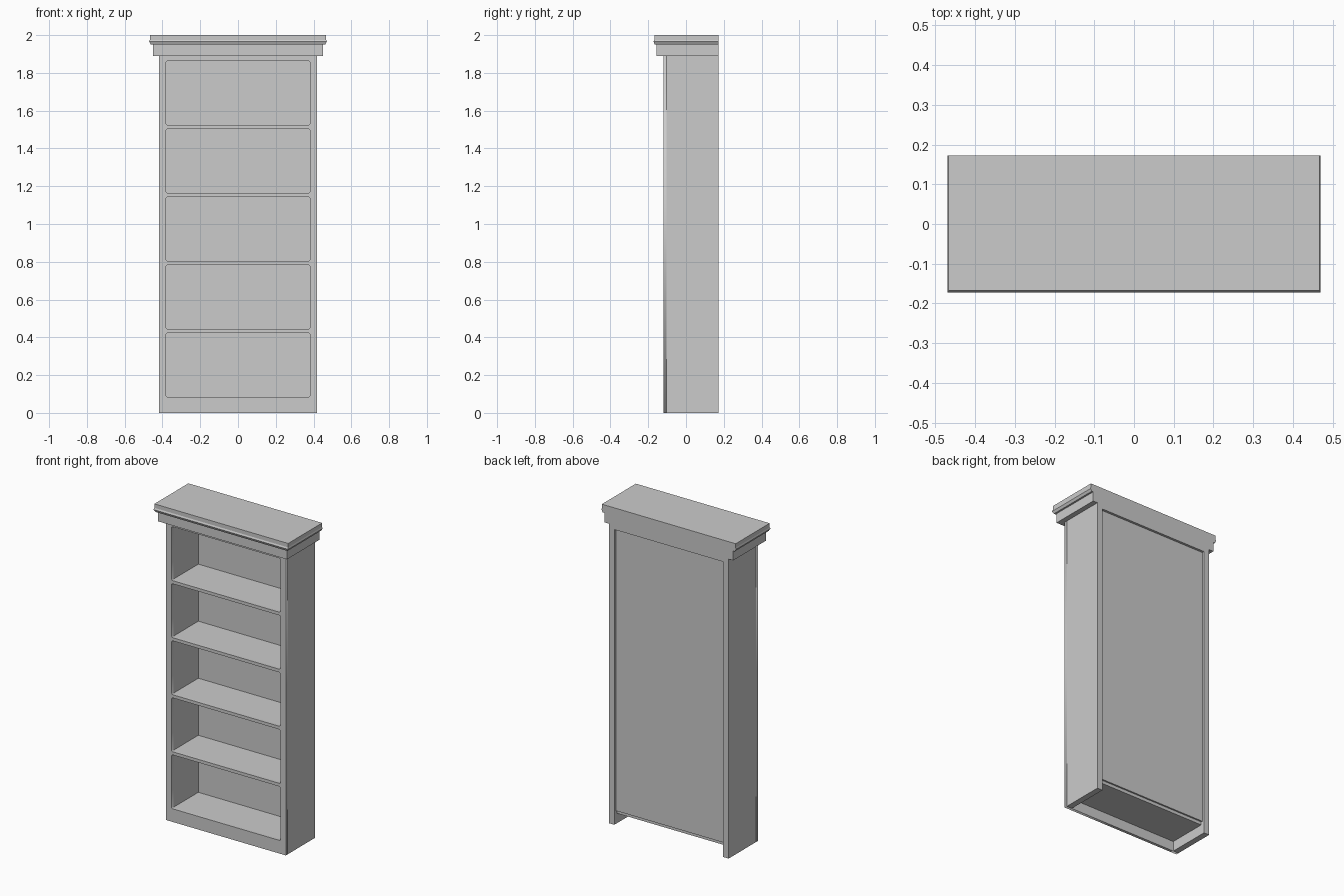
import bpy, bmesh

if "Cube" in bpy.data.objects:
    bpy.data.objects.remove(bpy.data.objects["Cube"])

BACK = 0.172       # rear plane
FRONT = -0.12      # face of the cabinet
HALF_W = 0.418     # outer half width
OPEN_W = 0.38      # inner half width
PITCH, OPEN_H, FIRST = 0.36, 0.34, 0.083
TOP = 1.89         # underside of the crown


def new_object(name, bm):
    bmesh.ops.recalc_face_normals(bm, faces=bm.faces)
    mesh = bpy.data.meshes.new(name)
    bm.to_mesh(mesh)
    bm.free()
    obj = bpy.data.objects.new(name, mesh)
    bpy.context.collection.objects.link(obj)
    return obj


def loft(name, levels):
    """Stack of rectangles (half width, front y, z) sharing the rear plane."""
    bm = bmesh.new()
    rings = [[bm.verts.new(p) for p in
              ((-w, y, z), (w, y, z), (w, BACK, z), (-w, BACK, z))]
             for w, y, z in levels]
    for a, b in zip(rings, rings[1:]):
        for i in range(4):
            j = (i + 1) % 4
            bm.faces.new((a[i], a[j], b[j], b[i]))
    bm.faces.new(rings[0])
    bm.faces.new(rings[-1])
    return new_object(name, bm)


def box(name, x0, x1, y0, y1, z0, z1):
    bm = bmesh.new()
    bmesh.ops.create_cube(bm, size=1)
    bmesh.ops.scale(bm, vec=(x1 - x0, y1 - y0, z1 - z0), verts=bm.verts)
    bmesh.ops.translate(bm, verts=bm.verts,
                        vec=((x0 + x1) / 2, (y0 + y1) / 2, (z0 + z1) / 2))
    return new_object(name, bm)


def outline(curve, x, z0, z1, c=0.0):
    """Closed rectangle, with corners cut by c."""
    pts = [(-x, z0), (x, z0), (x, z1), (-x, z1)]
    if c:
        pts = [(-x + c, z0), (x - c, z0), (x, z0 + c), (x, z1 - c),
               (x - c, z1), (-x + c, z1), (-x, z1 - c), (-x, z0 + c)]
    s = curve.splines.new('POLY')
    s.points.add(len(pts) - 1)
    for p, (px, pz) in zip(s.points, pts):
        p.co = (px, pz, 0, 1)
    s.use_cyclic_u = True


# Front frame with five openings
FRAME_T = 0.018
curve = bpy.data.curves.new("front_frame", 'CURVE')
curve.dimensions = '2D'
curve.fill_mode = 'BOTH'
curve.extrude = FRAME_T / 2
outline(curve, HALF_W, 0.0, TOP)
for i in range(5):
    z = FIRST + i * PITCH
    outline(curve, OPEN_W, z, z + OPEN_H, 0.006)
frame = bpy.data.objects.new("front_frame", curve)
frame.rotation_euler = (1.5707963, 0, 0)
frame.location.y = FRONT + FRAME_T / 2
bpy.context.collection.objects.link(frame)
bpy.context.view_layer.objects.active = frame
frame.select_set(True)
bpy.ops.object.convert(target='MESH')

# Side panels
INNER_Y = FRONT + FRAME_T
for name, s in (("left_side", -1), ("right_side", 1)):
    x0, x1 = sorted((s * OPEN_W, s * HALF_W))
    box(name, x0, x1, INNER_Y, BACK, 0, TOP)

# Shelves, including the bottom one
PANEL_Y = 0.147
for i in range(5):
    z = FIRST + i * PITCH
    box(f"shelf_{i + 1}", -OPEN_W, OPEN_W, INNER_Y, PANEL_Y, z - 0.02, z)

# Recessed back panel and top board
ceiling = FIRST + 4 * PITCH + OPEN_H
box("back_panel", -OPEN_W, OPEN_W, PANEL_Y, PANEL_Y + 0.01, FIRST, ceiling)
box("top_board", -OPEN_W, OPEN_W, INNER_Y, BACK, ceiling, TOP)

# Stepped crown with a small lip around the upper slab
loft("crown", [(0.45, -0.155, TOP), (0.45, -0.155, 1.95),
               (0.461, -0.165, 1.95), (0.47, -0.172, 1.965),
               (0.467, -0.167, 1.975), (0.467, -0.167, 2.0)])
